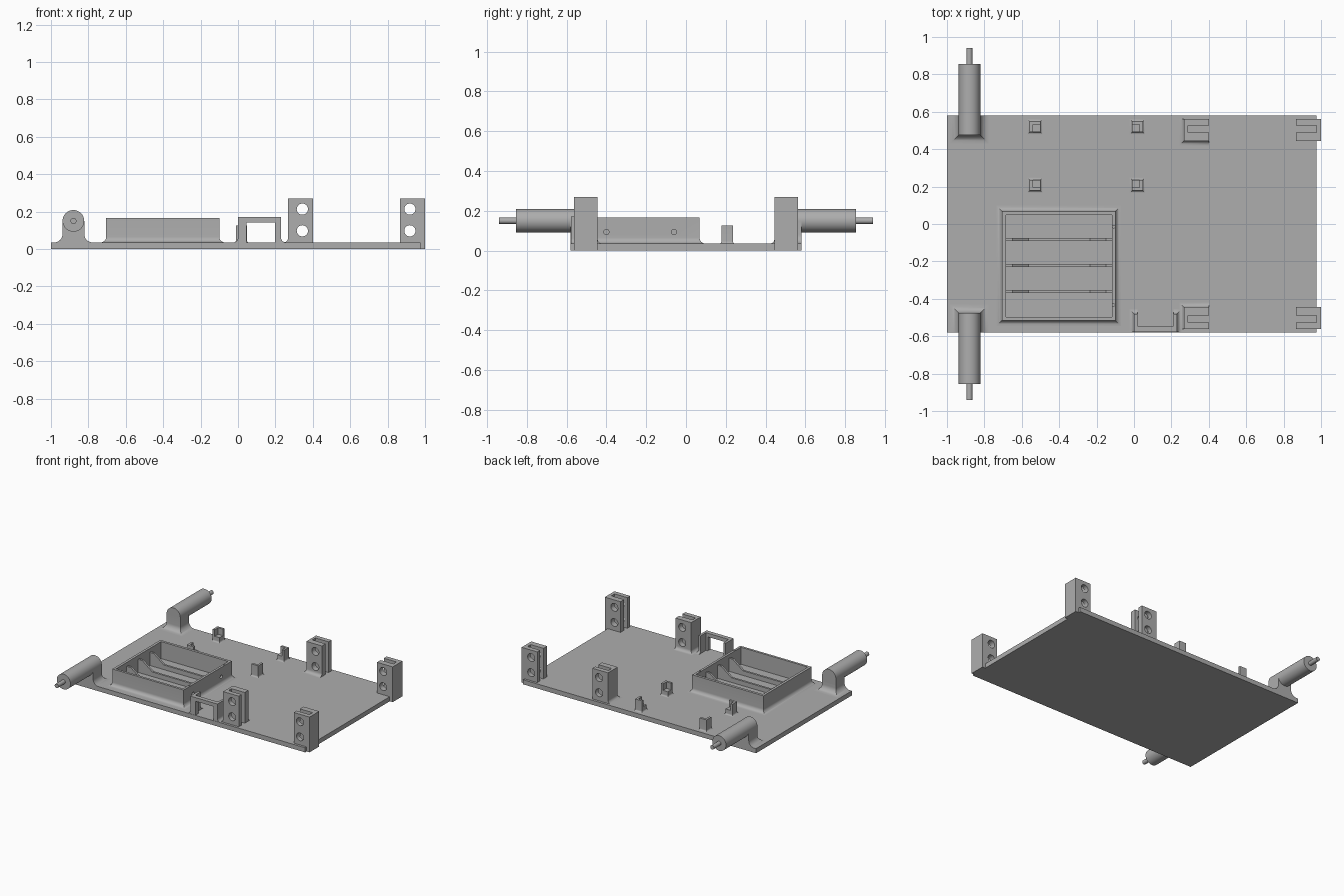
import bpy, bmesh, math
from mathutils import Matrix

if "Cube" in bpy.data.objects:
    bpy.data.objects.remove(bpy.data.objects["Cube"])

grey = bpy.data.materials.new("plain grey")
grey.diffuse_color = (0.42, 0.42, 0.42, 1)
grey.use_nodes = True
grey.node_tree.nodes["Principled BSDF"].inputs["Base Color"].default_value = grey.diffuse_color
T = 0.035  # plate thickness


def finish(name, bm):
    bmesh.ops.recalc_face_normals(bm, faces=bm.faces)
    me = bpy.data.meshes.new(name)
    bm.to_mesh(me)
    bm.free()
    ob = bpy.data.objects.new(name, me)
    bpy.context.collection.objects.link(ob)
    me.materials.append(grey)
    return ob


def loft(name, loops):
    """Solid through stacked loops with equal point counts."""
    bm = bmesh.new()
    rings = [[bm.verts.new(p) for p in loop] for loop in loops]
    n = len(rings[0])
    for a, b in zip(rings, rings[1:]):
        for i in range(n):
            bm.faces.new((a[i], a[(i + 1) % n], b[(i + 1) % n], b[i]))
    bm.faces.new(rings[0])
    bm.faces.new(rings[-1])
    return finish(name, bm)


def rect(x0, x1, y0, y1, z):
    return [(x0, y0, z), (x1, y0, z), (x1, y1, z), (x0, y1, z)]


def box(name, x0, x1, y0, y1, z0, z1):
    return loft(name, [rect(x0, x1, y0, y1, z0), rect(x0, x1, y0, y1, z1)])


def flared(name, x0, x1, y0, y1, z1, r, sides=(1, 1, 1, 1)):
    """Box on the plate with a concave fillet on the left, right, front, back foot."""
    l, rt, f, b = sides
    loops = []
    for i in range(-1, 9):
        t = max(i, 0) / 8 * math.pi / 2
        o = r * (1 - math.sin(t))
        z = T + r * (1 - math.cos(t)) if i >= 0 else T - 0.01
        loops.append(rect(x0 - o * l, x1 + o * rt, y0 - o * f, y1 + o * b, z))
    loops.append(rect(x0, x1, y0, y1, z1))
    return loft(name, loops)


def rod(name, c, r, length, axis, seg=32):
    bm = bmesh.new()
    rot = {'X': Matrix.Rotation(math.pi / 2, 4, 'Y'),
           'Y': Matrix.Rotation(math.pi / 2, 4, 'X'), 'Z': Matrix()}[axis]
    bmesh.ops.create_cone(bm, cap_ends=True, segments=seg, radius1=r, radius2=r,
                          depth=length, matrix=Matrix.Translation(c) @ rot)
    return finish(name, bm)


def cut(ob, cutters):
    for c in cutters:
        m = ob.modifiers.new("cut", 'BOOLEAN')
        m.operation, m.solver, m.object = 'DIFFERENCE', 'EXACT', c
        bpy.context.view_layer.objects.active = ob
        bpy.ops.object.modifier_apply(modifier=m.name)
        bpy.data.objects.remove(c)


# Base plate
box("base_plate", -1, 0.975, -0.58, 0.58, 0, T)

# Battery tray: cavity, wire holes in the right wall, screw holes in its rim
tray = flared("tray", -0.705, -0.1, -0.515, 0.068, 0.165, 0.03)
cut(tray, [box("cavity", -0.685, -0.118, -0.497, 0.048, T, 0.3)]
    + [rod("wire_hole", (-0.1, y, 0.093), 0.013, 0.1, 'X', 16) for y in (-0.4, -0.06)]
    + [rod("rim_hole", (-0.109, y, 0.165), 0.007, 0.06, 'Z', 12) for y in (-0.433, -0.015)])

# Tray dividers, dipped in the middle
for y in (-0.082, -0.222, -0.362):
    prof = [(-0.69, T - 0.01), (-0.11, T - 0.01), (-0.11, 0.135), (-0.15, 0.135),
            (-0.235, 0.07), (-0.565, 0.07), (-0.65, 0.135), (-0.69, 0.135)]
    loft("tray_divider", [[(x, y + d, z) for x, z in prof] for d in (-0.008, 0.008)])

# Wheel axles with arched, flared supports
for s in (-1, 1):
    cx, cz, R, f = -0.88, 0.15, 0.058, 0.045
    arc = [(cx + R * math.cos(a), cz + R * math.sin(a))
           for a in [math.pi * i / 16 for i in range(17)]]
    foot = flared("axle_foot", cx - R, cx + R, *sorted((s * 0.475, s * 0.58)), cz, f,
                  (1, 1, s > 0, s < 0))
    arch = [(cx + R, 0.1)] + arc + [(cx - R, 0.1)]
    loft("axle_support", [[(x, s * y, z) for x, z in arch] for y in (0.475, 0.58)])
    rod("axle_barrel", (cx, s * 0.665, cz), R, 0.38, 'Y')
    rod("axle_pin", (cx, s * 0.89, cz), 0.016, 0.1, 'Y', 20)

# Slotted hinge columns, two holes each
for s in (-1, 1):
    y0, y1 = sorted((s * 0.445, s * 0.562))
    ym = s * 0.508
    for left, x0, x1 in ((True, 0.268, 0.4), (False, 0.867, 1.0)):
        if left:
            col = flared("inner_column", x0, x1, y0, y1, 0.27, 0.025,
                         (1, 0, s > 0, s < 0))
            slot = box("slot", 0.288, 0.5, ym - 0.019, ym + 0.019, T, 0.4)
            cx = 0.344
        else:
            col = box("outer_column", x0, x1, y0, y1, 0, 0.27)
            slot = box("slot", 0.8, 0.975, ym - 0.019, ym + 0.019, T, 0.4)
            cx = 0.919
        cut(col, [slot] + [rod("pin_hole", (cx, ym, z), 0.03, 0.3, 'Y', 28)
                           for z in (0.097, 0.213)])

# Circuit board corner holders: outer walls with a low inner seat
for x, sx in ((-0.529, -1), (0.018, 1)):
    for y, sy in ((0.52, 1), (0.207, -1)):
        h = 0.029
        holder = flared("board_corner", x - h, x + h, y - h, y + h, 0.125, 0.012)
        xs = sorted((x + sx * 0.012, x - sx * 0.1))
        ys = sorted((y + sy * 0.012, y - sy * 0.1))
        cut(holder, [box("seat_cut", *xs, *ys, 0.075, 0.2)])

# Switch frame: two deep legs and a front panel with an opening
flared("switch_leg_left", 0, 0.02, -0.578, -0.48, 0.17, 0.025, (1, 0, 0, 1))
flared("switch_leg_right", 0.212, 0.23, -0.578, -0.48, 0.17, 0.025, (0, 1, 0, 1))
panel = box("switch_panel", 0.0, 0.23, -0.578, -0.545, T - 0.01, 0.17)
cut(panel, [box("opening", 0.045, 0.197, -0.7, -0.4, T, 0.142)])

# Smooth the curved parts, keep edges sharp
bpy.ops.object.select_all(action='DESELECT')
for ob in bpy.context.scene.objects:
    ob.select_set(True)
    bpy.context.view_layer.objects.active = ob
bpy.ops.object.shade_smooth_by_angle(angle=math.radians(30))
